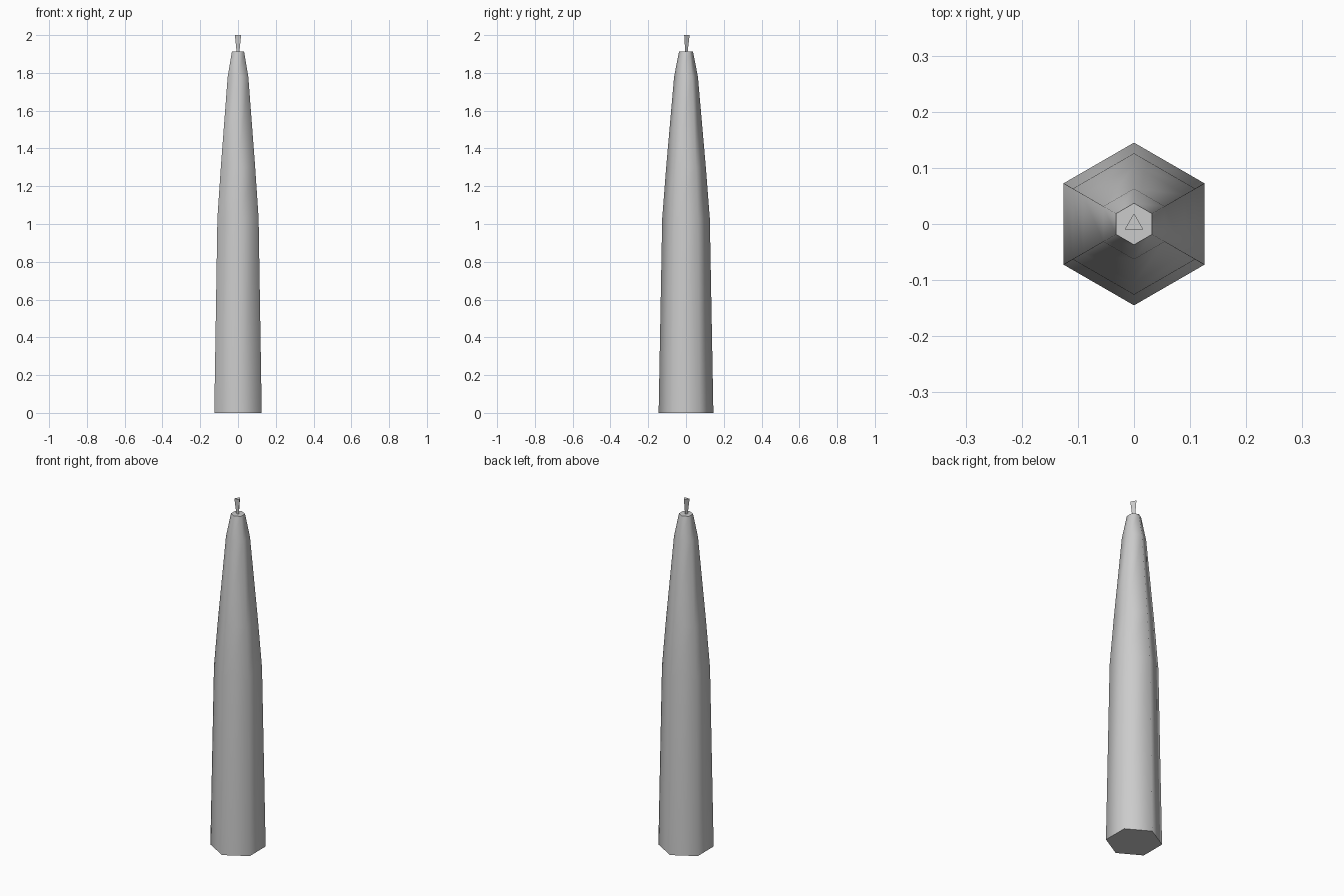
import bpy, math

cube = bpy.data.objects.get("Cube")
if cube:
    bpy.data.objects.remove(cube)

wax = bpy.data.materials.new("pale_grey")
wax.use_nodes = True
colour = (0.6, 0.6, 0.6, 1)
wax.diffuse_color = colour
wax.node_tree.nodes["Principled BSDF"].inputs["Base Color"].default_value = colour


def lathe(name, sides, profile):
    """Stack polygon rings (radius, height), one corner towards +y, capped at both ends."""
    verts = []
    for r, z in profile:
        for i in range(sides):
            a = math.pi / 2 + math.tau * i / sides
            verts.append((r * math.cos(a), r * math.sin(a), z))
    faces = [tuple(reversed(range(sides)))]
    for k in range(len(profile) - 1):
        for i in range(sides):
            j = (i + 1) % sides
            lo, hi = k * sides, (k + 1) * sides
            faces.append((lo + i, lo + j, hi + j, hi + i))
    faces.append(tuple(range(len(verts) - sides, len(verts))))
    mesh = bpy.data.meshes.new(name)
    mesh.from_pydata(verts, [], faces)
    mesh.materials.append(wax)
    obj = bpy.data.objects.new(name, mesh)
    bpy.context.collection.objects.link(obj)
    # Smooth round the sides, sharp at the caps
    bpy.ops.object.select_all(action='DESELECT')
    obj.select_set(True)
    bpy.context.view_layer.objects.active = obj
    bpy.ops.object.shade_smooth_by_angle(angle=math.radians(66))
    return obj


# Tapered hexagonal candle
lathe("candle_body", 6, [(0.145, 0), (0.126, 1.03), (0.105, 1.3), (0.063, 1.78), (0.037, 1.913)])

# Three-sided wick, flaring upwards
lathe("wick", 3, [(0.008, 1.905), (0.019, 2.0)])
